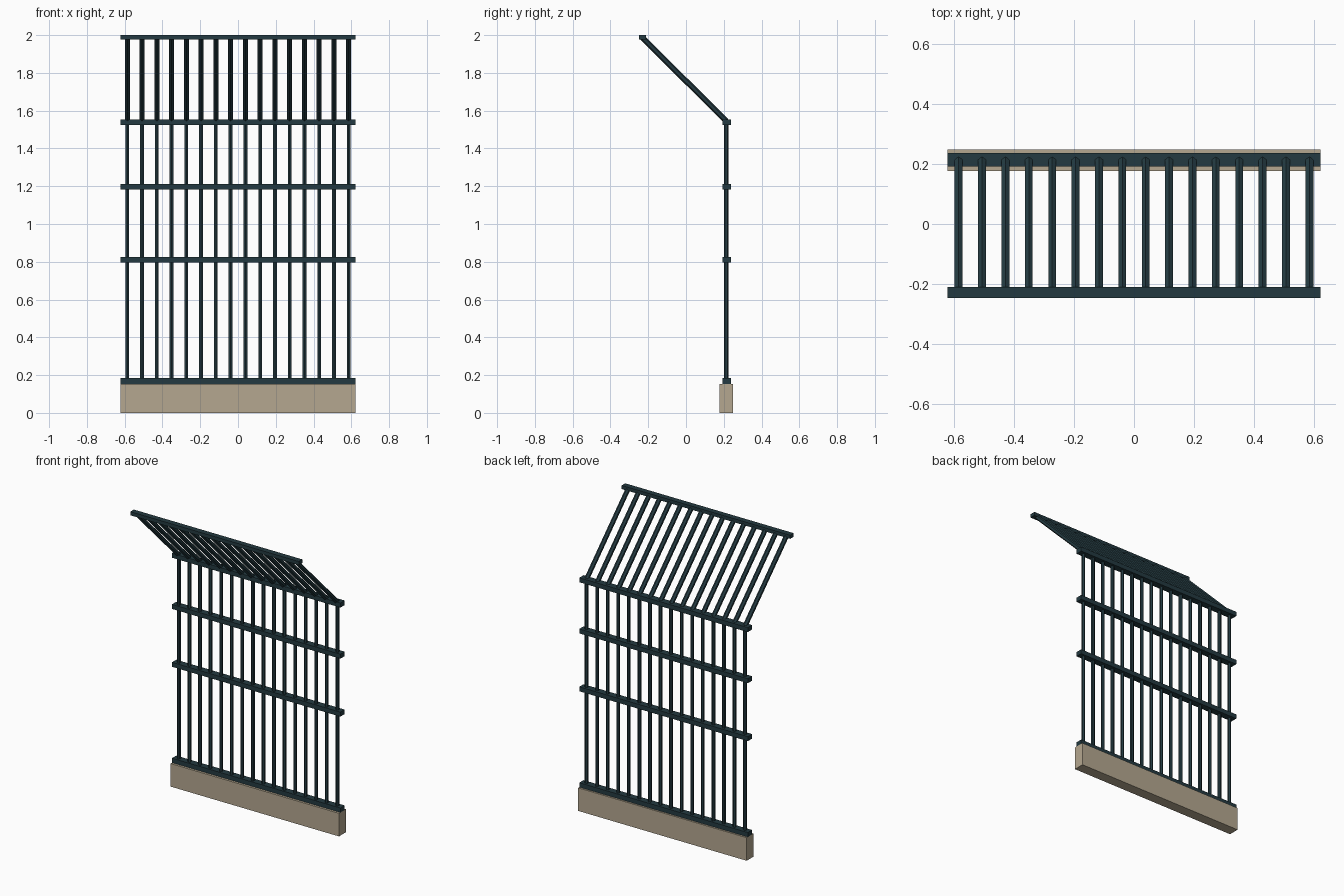
import bpy
from mathutils import Vector

if "Cube" in bpy.data.objects:
    bpy.data.objects.remove(bpy.data.objects["Cube"])


def make_material(name, color):
    m = bpy.data.materials.new(name)
    m.diffuse_color = (*color, 1)
    m.use_nodes = True
    m.node_tree.nodes["Principled BSDF"].inputs["Base Color"].default_value = m.diffuse_color
    return m


METAL = make_material("dark teal metal", (0.017, 0.042, 0.052))
STONE = make_material("tan stone", (0.46, 0.39, 0.28))


def box(name, x, y, z, mat):
    """Box from (min, max) pairs."""
    bpy.ops.mesh.primitive_cube_add(size=1, location=[sum(p) / 2 for p in (x, y, z)])
    o = bpy.context.object
    o.name = name
    o.scale = [p[1] - p[0] for p in (x, y, z)]
    bpy.ops.object.transform_apply(location=False, rotation=False, scale=True)
    o.data.materials.append(mat)


def bar(name, a, b, radius):
    """Six-sided bar between two points, one ridge facing along y."""
    a, b = Vector(a), Vector(b)
    d = b - a
    bpy.ops.mesh.primitive_cylinder_add(vertices=6, radius=radius, depth=d.length,
                                        location=(a + b) / 2)
    o = bpy.context.object
    o.name = name
    o.rotation_euler = Vector((0, 0, 1)).rotation_difference(d).to_euler()
    o.data.materials.append(METAL)


W = (-0.623, 0.623)

# Stone plinth
box("plinth", W, (0.177, 0.249), (0, 0.154), STONE)

# Horizontal rails on the upright part
for i, z in enumerate((0.169, 0.81, 1.197, 1.539)):
    box(f"rail_{i}", W, (0.192, 0.237), (z - 0.015, z + 0.015), METAL)

# Rail at the end of the overhang
box("overhang_rail", W, (-0.248, -0.211), (1.976, 2.0), METAL)

# Upright bars and the slanted overhang bars
COUNT = 16
for i in range(COUNT):
    x = -0.586 + 1.172 * i / (COUNT - 1)
    bar(f"upright_bar_{i}", (x, 0.213, 0.16), (x, 0.213, 1.54), 0.0115)
    bar(f"overhang_bar_{i}", (x, 0.213, 1.545), (x, -0.23, 1.986), 0.015)
